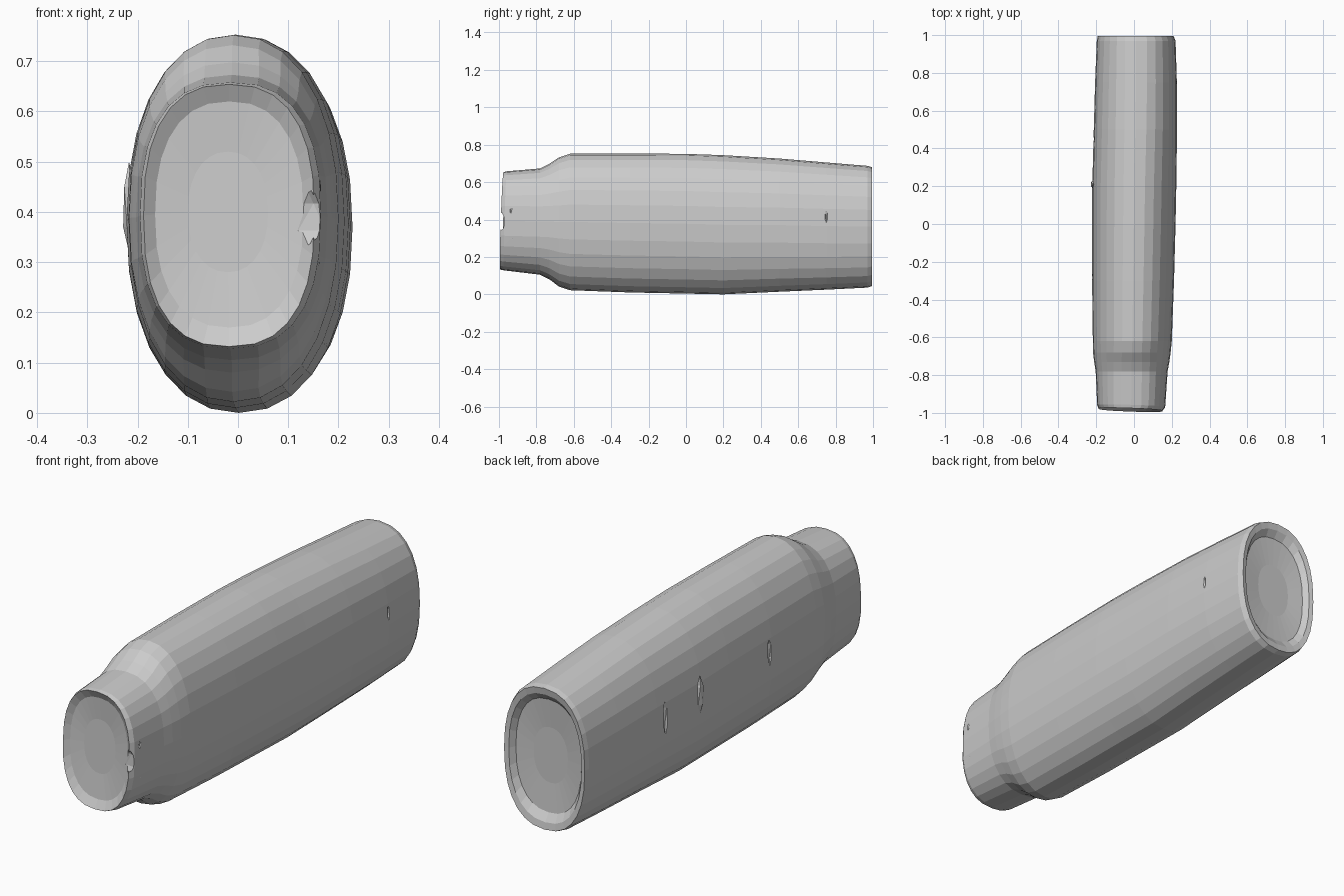
import bpy, bmesh, math
from mathutils import Vector

SIDES = 28


def ring(bm, y, x0, x1, z0, z1, power, slant=0.0):
    # superellipse cross-section; slant leans the front end
    cx, cz = (x0 + x1) / 2, (z0 + z1) / 2
    rx, rz = (x1 - x0) / 2, (z1 - z0) / 2
    out = []
    for i in range(SIDES):
        a = 2 * math.pi * i / SIDES
        c, s = math.cos(a), math.sin(a)
        px = math.copysign(abs(c) ** (2 / power), c)
        pz = math.copysign(abs(s) ** (2 / power), s)
        out.append(bm.verts.new((cx + rx * px, y + slant * (pz - 0.7 * px), cz + rz * pz)))
    return out


# y, x min, x max, z min, z max, roundness, slant (front dish to back dish)
sections = [
    (-0.955, -0.10, 0.06, 0.28, 0.52, 2.2, 0.004),
    (-0.965, -0.165, 0.13, 0.17, 0.62, 2.4, 0.008),
    (-0.984, -0.188, 0.152, 0.132, 0.654, 2.5, 0.009),
    (-0.965, -0.195, 0.165, 0.128, 0.658, 2.5, 0.008),
    (-0.78, -0.203, 0.178, 0.105, 0.673, 2.4, 0),
    (-0.73, -0.211, 0.187, 0.080, 0.698, 2.3, 0),
    (-0.68, -0.217, 0.194, 0.042, 0.732, 2.2, 0),
    (-0.62, -0.218, 0.200, 0.022, 0.752, 2.2, 0),
    (-0.30, -0.222, 0.212, 0.010, 0.753, 2.2, 0),
    (0.00, -0.222, 0.220, 0.004, 0.751, 2.2, 0),
    (0.20, -0.221, 0.224, 0.000, 0.744, 2.2, 0),
    (0.50, -0.213, 0.228, 0.014, 0.726, 2.25, 0),
    (0.75, -0.206, 0.227, 0.025, 0.705, 2.3, 0),
    (0.97, -0.197, 0.220, 0.036, 0.687, 2.35, 0),
    (0.995, -0.192, 0.210, 0.044, 0.680, 2.35, 0),
    (0.99, -0.172, 0.190, 0.075, 0.650, 2.35, 0),
    (0.965, -0.155, 0.172, 0.11, 0.62, 2.35, 0),
    (0.955, -0.08, 0.09, 0.24, 0.49, 2.2, 0),
]

# stepped oval body with shallow dished ends
bm = bmesh.new()
rings = [ring(bm, *s) for s in sections]
for a, b in zip(rings, rings[1:]):
    for i in range(SIDES):
        j = (i + 1) % SIDES
        bm.faces.new((a[i], a[j], b[j], b[i]))
bm.faces.new(rings[0])
bm.faces.new(rings[-1])
bmesh.ops.recalc_face_normals(bm, faces=bm.faces)
mesh = bpy.data.meshes.new("oval_body")
bm.to_mesh(mesh)
bm.free()
body = bpy.data.objects.new("oval_body", mesh)
bpy.context.collection.objects.link(body)


def chip(name, loc, size):
    # stretched octahedron for small ridges and nicks
    b = bmesh.new()
    bmesh.ops.create_icosphere(b, subdivisions=1, radius=1)
    for v in b.verts:
        v.co = Vector(loc) + Vector(v.co[k] * size[k] for k in range(3))
    m = bpy.data.meshes.new(name)
    b.to_mesh(m)
    b.free()
    o = bpy.data.objects.new(name, m)
    bpy.context.collection.objects.link(o)
    return o


# nicks cut in the neck rim and the flat sides
nicks = [
    ((0.135, -0.985, 0.39), (0.055, 0.018, 0.06)),
    ((0.172, -0.935, 0.45), (0.012, 0.012, 0.025)),
    ((0.170, -0.935, 0.29), (0.012, 0.02, 0.02)),
    ((0.228, 0.75, 0.42), (0.012, 0.008, 0.04)),
    ((-0.213, 0.45, 0.40), (0.012, 0.014, 0.09)),
    ((-0.222, -0.28, 0.42), (0.012, 0.014, 0.07)),
]
for n, (loc, size) in enumerate(nicks):
    cutter = chip(f"nick_cutter_{n}", loc, size)
    cutter.hide_render = True
    cutter.hide_viewport = True
    mod = body.modifiers.new(f"nick_{n}", 'BOOLEAN')
    mod.operation = 'DIFFERENCE'
    mod.solver = 'EXACT'
    mod.object = cutter

# small raised ridge on the left side
chip("side_ridge", (-0.217, 0.21, 0.41), (0.013, 0.022, 0.09))
